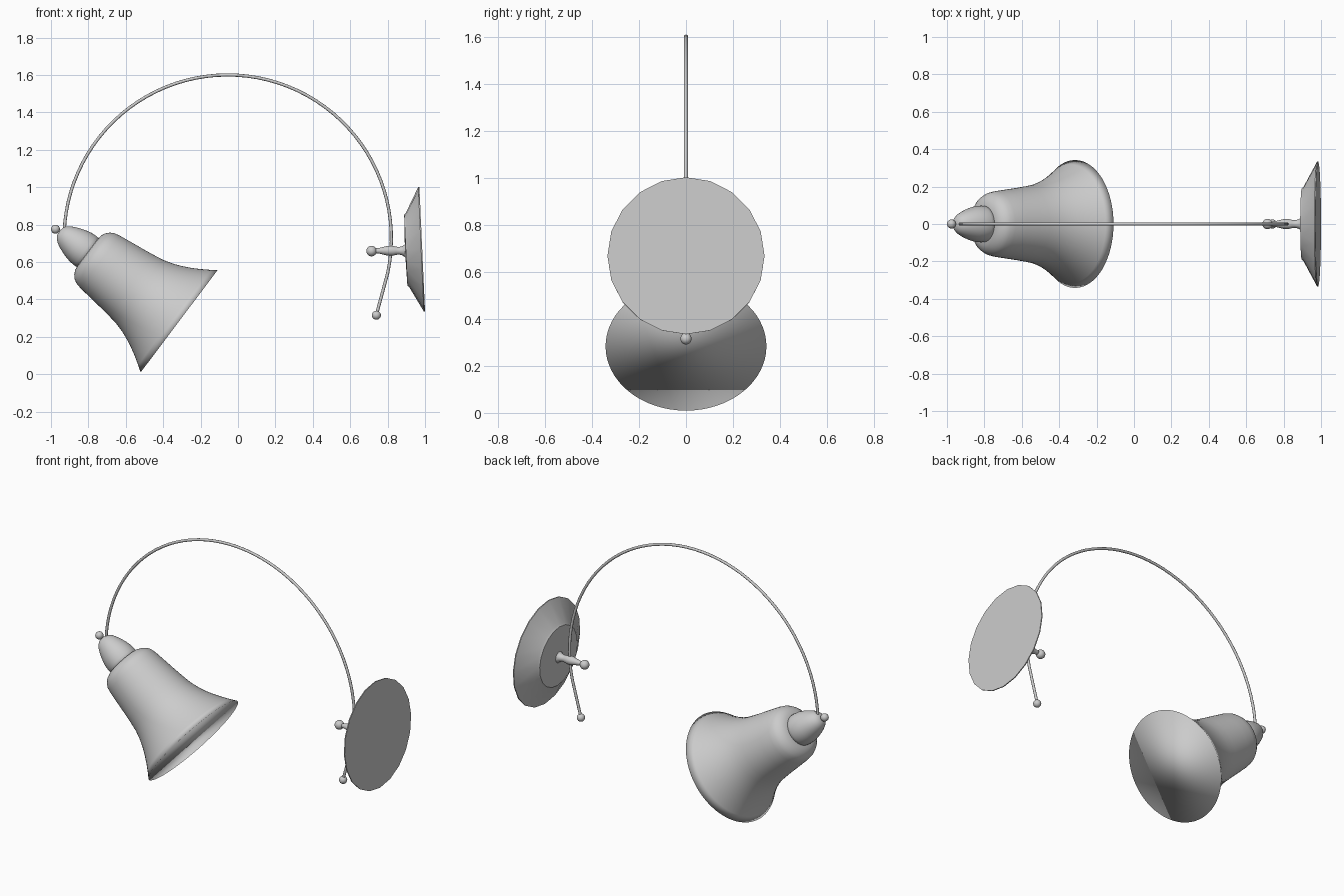
import bpy, bmesh, math
from mathutils import Vector

old = bpy.data.objects.get("Cube")
if old:
    bpy.data.objects.remove(old, do_unlink=True)

grey = bpy.data.materials.new("plain_grey")
grey.use_nodes = True
grey.diffuse_color = (0.6, 0.6, 0.6, 1)
grey.node_tree.nodes["Principled BSDF"].inputs["Base Color"].default_value = (0.6, 0.6, 0.6, 1)


def finish(name, bm, sharp=None):
    """Turn a bmesh into a smooth object; sharp is the crease angle, if any."""
    bmesh.ops.recalc_face_normals(bm, faces=bm.faces)
    for f in bm.faces:
        f.smooth = True
    if sharp:
        for e in bm.edges:
            e.smooth = e.calc_face_angle(0) < math.radians(sharp)
    mesh = bpy.data.meshes.new(name)
    bm.to_mesh(mesh)
    bm.free()
    mesh.materials.append(grey)
    obj = bpy.data.objects.new(name, mesh)
    bpy.context.collection.objects.link(obj)
    return obj


def skin(bm, rings):
    """Bridge consecutive vertex rings and cap both ends."""
    n = len(rings[0])
    for a, b in zip(rings, rings[1:]):
        for i in range(n):
            j = (i + 1) % n
            bm.faces.new((a[i], a[j], b[j], b[i]))
    bm.faces.new(rings[0])
    bm.faces.new(rings[-1])


def ring(bm, centre, axis, radius, sides):
    """Circle of vertices around an axis lying in the xz plane."""
    up = Vector((-axis.z, 0, axis.x))
    out = []
    for i in range(sides):
        a = math.tau * i / sides
        out.append(bm.verts.new(centre + radius * (up * math.cos(a) + Vector((0, math.sin(a), 0)))))
    return out


def lathe(name, base, axis, profile, sides, sharp=None):
    """Revolve (distance along axis, radius) pairs."""
    bm = bmesh.new()
    base, axis = Vector(base), Vector(axis).normalized()
    skin(bm, [ring(bm, base + axis * h, axis, r, sides) for h, r in profile])
    return finish(name, bm, sharp)


def tube(name, path, radius, sides=10):
    bm = bmesh.new()
    rings = []
    for i, p in enumerate(path):
        d = path[min(i + 1, len(path) - 1)] - path[max(i - 1, 0)]
        rings.append(ring(bm, p, d.normalized(), radius, sides))
    skin(bm, rings)
    return finish(name, bm, 50)


def ball(name, x, z, radius):
    bm = bmesh.new()
    bmesh.ops.create_uvsphere(bm, u_segments=20, v_segments=12, radius=radius)
    bmesh.ops.translate(bm, verts=bm.verts, vec=(x, 0, z))
    return finish(name, bm)


# Bell shade and its holder share one tilted axis, measured from the rim centre
rim = (-0.315, 0, 0.283)
lamp_axis = (-0.799, 0, 0.601)
lathe("bell_shade", rim, lamp_axis,
      [(0, .342), (.035, .318), (.076, .292), (.12, .267), (.165, .245), (.21, .227),
       (.264, .211), (.32, .202), (.377, .194), (.46, .184), (.53, .175), (.56, .168),
       (.58, .157), (.598, .138), (.609, .115), (.613, .09)], 64)
lathe("lamp_holder", rim, lamp_axis,
      [(.605, .092), (.612, .097), (.63, .098), (.66, .096), (.69, .089), (.72, .079),
       (.745, .069), (.77, .056), (.787, .042), (.797, .026), (.80, .01)], 40)
ball("holder_knob", -.976, .775, .024)

# Arched arm: a long arc running into a straight tail
arm = []
for i in range(53):
    a = math.radians(178 - 190 * i / 52)
    arm.append(Vector((-.055 + .875 * math.cos(a), 0, .725 + .875 * math.sin(a))))
arm.append(Vector((.742, 0, .325)))
tube("arched_arm", arm, .0085)
ball("arm_end_knob", .74, .315, .024)

# Wall plate, slightly tilted
lathe("wall_plate", (.985, 0, .668), (-1, 0, -.045),
      [(0, .334), (.006, .334), (.078, .2), (.088, .19), (.092, .03)], 20, 30)

# Turned stem that clamps the arm
lathe("clamp_stem", (.9, 0, .66), (-1, 0, 0),
      [(0, .04), (.01, .032), (.022, .024), (.04, .02), (.055, .022), (.075, .027),
       (.1, .026), (.125, .02), (.15, .014), (.17, .013)], 24)
ball("clamp_knob", .714, .658, .028)
